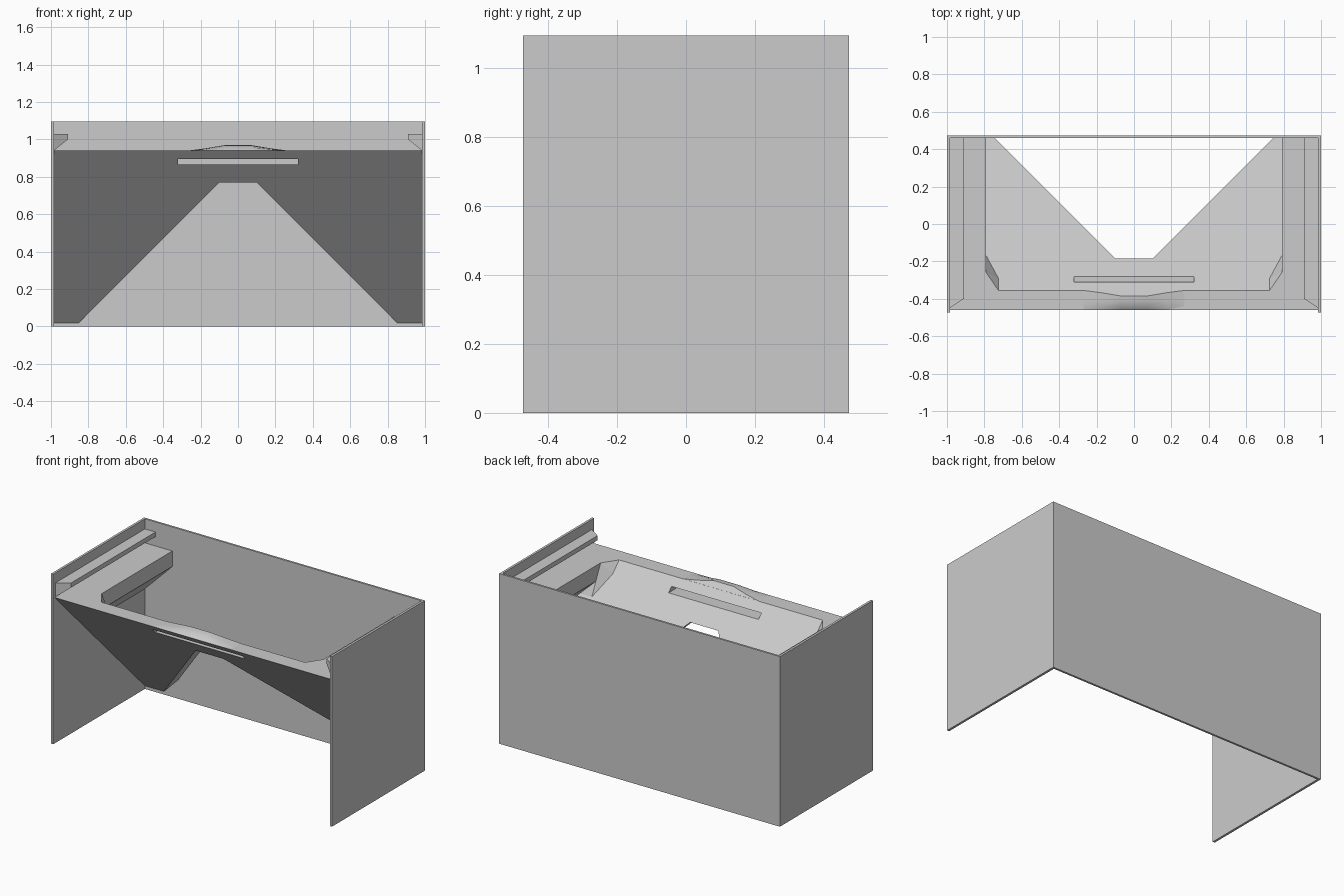
import bpy, bmesh
from mathutils import Vector

cube = bpy.data.objects.get("Cube")
if cube:
    bpy.data.objects.remove(cube, do_unlink=True)

grey = bpy.data.materials.new("plain_grey")
grey.use_nodes = True
grey.diffuse_color = (0.6, 0.6, 0.6, 1)
grey.node_tree.nodes["Principled BSDF"].inputs["Base Color"].default_value = (0.6, 0.6, 0.6, 1)


def finish(name, bm):
    bmesh.ops.recalc_face_normals(bm, faces=bm.faces)
    mesh = bpy.data.meshes.new(name)
    bm.to_mesh(mesh)
    bm.free()
    mesh.materials.append(grey)
    obj = bpy.data.objects.new(name, mesh)
    bpy.context.collection.objects.link(obj)
    return obj


def solid(name, points, keep_above=None):
    """Convex solid through the points, optionally trimmed to z + y > keep_above."""
    bm = bmesh.new()
    for p in points:
        bm.verts.new(p)
    bmesh.ops.convex_hull(bm, input=bm.verts)
    bmesh.ops.dissolve_limit(bm, angle_limit=0.01, verts=bm.verts, edges=bm.edges)
    if keep_above is not None:
        geom = bm.verts[:] + bm.edges[:] + bm.faces[:]
        cut = bmesh.ops.bisect_plane(bm, geom=geom, plane_co=Vector((0, 0, keep_above)),
                                     plane_no=Vector((0, 1, 1)), clear_inner=True)
        edges = [e for e in cut["geom_cut"] if isinstance(e, bmesh.types.BMEdge)]
        bmesh.ops.edgeloop_fill(bm, edges=edges)
    return finish(name, bm)


def box(name, x, y, z):
    return solid(name, [(a, b, c) for a in x for b in y for c in z])


def along_y(profile, y0, y1):
    return [(x, y, z) for x, z in profile for y in (y0, y1)]


H = 1.095        # overall height
TOP = 0.94       # height of the shelf
WALL = 0.985     # inner face of the side panels
UNDER, FLOOR = 0.48, 0.585   # z + y on the two faces of the sloping panel

# Outer shell
box("back_panel", (-1, 1), (0.46, 0.473), (0, H))

# Mirrored side parts
for side, s in (("left", 1), ("right", -1)):
    box(side + "_panel", (s * WALL, s), (-0.473, 0.473), (0, H))

    rail = [(WALL, 1.03, -0.45), (0.91, 1.03, -0.4), (0.91, 1.0, -0.4), (WALL, TOP, -0.45)]
    solid(side + "_rail", [(s * x, y, z) for x, z, front in rail for y in (front, 0.46)])

    shelf = [(s * WALL, TOP), (s * 0.79, TOP), (s * 0.79, 0.84), (s * WALL, 0.645)]
    solid(side + "_shelf", along_y(shelf, -0.46, 0.46), keep_above=0.53)

    # Corner brace between front lip and shelf
    brace = [(0.79, -0.26, TOP), (0.725, -0.355, TOP), (0.725, -0.29, FLOOR + 0.29),
             (0.79, -0.17, FLOOR + 0.17), (0.9, -0.17, FLOOR + 0.17),
             (0.9, -0.26, TOP), (0.9, -0.355, TOP)]
    solid(side + "_corner_brace", [(s * x, y, z) for x, y, z in brace])

# Sloping panel with a wide opening and a slot
section = [(UNDER - TOP, TOP), (FLOOR - TOP, TOP), (0.46, FLOOR - 0.46), (0.46, UNDER - 0.46)]
panel = solid("sloping_panel", [(x, y, z) for y, z in section for x in (-WALL, WALL)])
opening = solid("opening_cutter", along_y([(-0.1, 0.77), (0.1, 0.77), (0.95, -0.08), (-0.95, -0.08)], -1, 1))
slot = box("slot_cutter", (-0.32, 0.32), (-1, 1), (0.865, 0.895))
for cutter in (opening, slot):
    mod = panel.modifiers.new("cut", "BOOLEAN")
    mod.operation = "DIFFERENCE"
    mod.solver = "EXACT"
    mod.object = cutter
    cutter.hide_render = True
    cutter.hide_viewport = True
    cutter.display_type = "WIRE"

# Gentle hump on the front lip
bm = bmesh.new()
rings = []
for x, h in ((-0.27, 0), (-0.17, 0.013), (-0.07, 0.03), (0.07, 0.03), (0.17, 0.013), (0.27, 0)):
    ring = [(-0.46, 0), (-0.44, 0.6 * h), (-0.41, 0.9 * h), (FLOOR - TOP - h, h), (FLOOR - TOP, -0.001)]
    rings.append([bm.verts.new((x, y, TOP + z)) for y, z in ring])
for a, b in zip(rings, rings[1:]):
    for i in range(len(a)):
        j = (i + 1) % len(a)
        bm.faces.new((a[i], a[j], b[j], b[i]))
bm.faces.new(rings[0])
bm.faces.new(rings[-1])
hump = finish("front_lip_hump", bm)
bpy.context.view_layer.objects.active = hump
hump.select_set(True)
bpy.ops.object.shade_smooth_by_angle()
